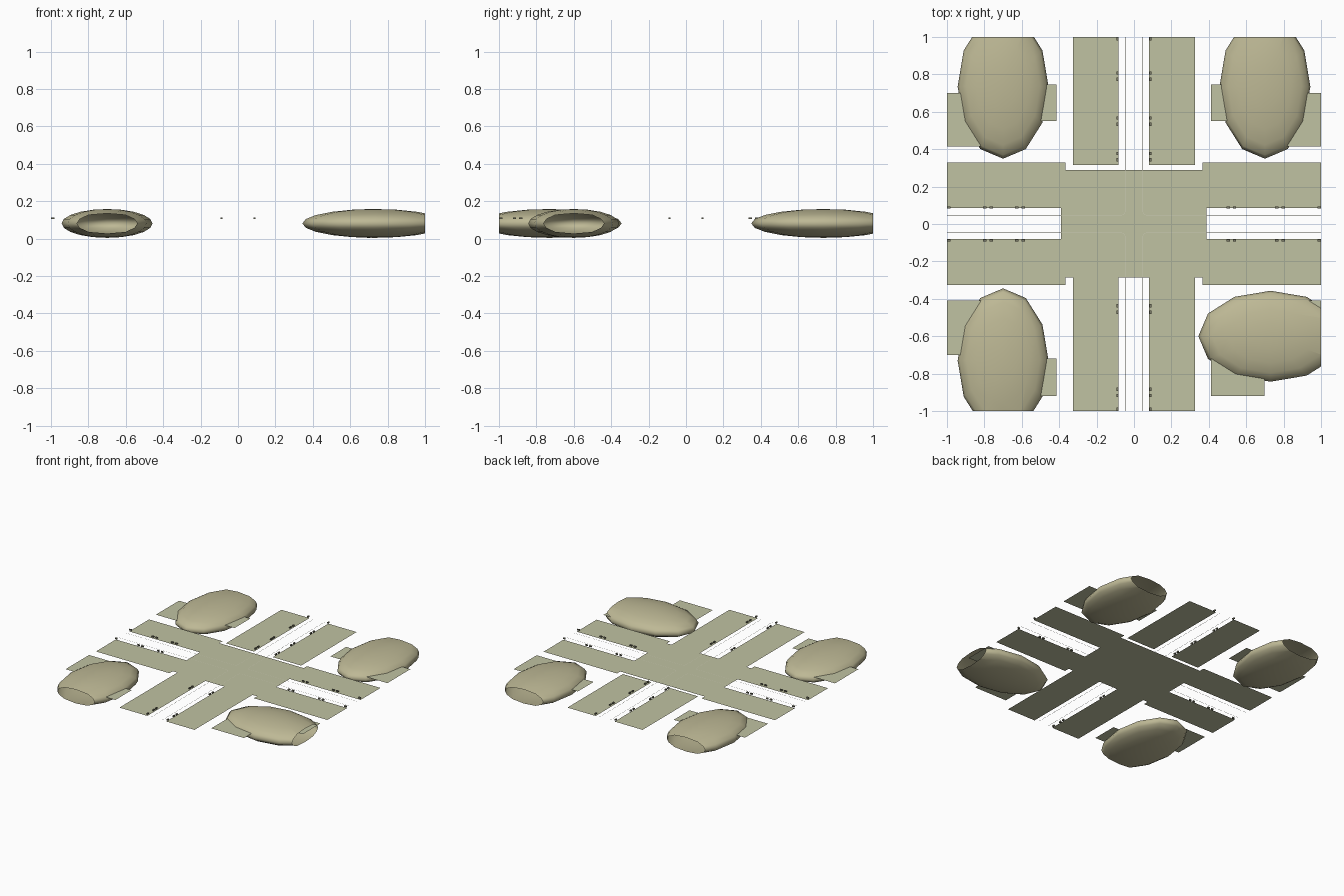
import bpy, bmesh
from mathutils import Matrix, Vector

if "Cube" in bpy.data.objects:
    bpy.data.objects.remove(bpy.data.objects["Cube"])

ROAD_Z, LOT_Z, LINE_Z = 0.095, 0.10, 0.097


def colour(name, r, g, b):
    m = bpy.data.materials.new(name)
    m.diffuse_color = (r, g, b, 1)
    m.use_nodes = True
    m.node_tree.nodes["Principled BSDF"].inputs["Base Color"].default_value = m.diffuse_color
    return m


OLIVE = colour("olive", 0.53, 0.54, 0.36)
MOSS = colour("moss", 0.51, 0.48, 0.30)
PALE = colour("pale", 0.62, 0.62, 0.48)
DARK = colour("dark", 0.20, 0.20, 0.14)


def finish(name, bm, mat, smooth=False):
    mesh = bpy.data.meshes.new(name)
    bm.to_mesh(mesh)
    bm.free()
    mesh.materials.append(mat)
    if smooth:
        for p in mesh.polygons:
            p.use_smooth = True
    ob = bpy.data.objects.new(name, mesh)
    bpy.context.collection.objects.link(ob)
    return ob


def sheets(name, rects, z):
    """Flat rectangles given as x0, y0, x1, y1."""
    bm = bmesh.new()
    for x0, y0, x1, y1 in rects:
        bm.faces.new([bm.verts.new((x, y, z)) for x, y in
                      ((x0, y0), (x1, y0), (x1, y1), (x0, y1))])
    return finish(name, bm, OLIVE)


# Crossing in the middle
sheets("crossing", [(-0.39, -0.285, 0.387, 0.29)], ROAD_Z)

# Paired strips on the four arms
sheets("north_strips", [(-0.325, 0.315, -0.083, 1), (0.08, 0.315, 0.325, 1)], ROAD_Z)
sheets("south_strips", [(-0.325, -1, -0.083, -0.285), (0.08, -1, 0.325, -0.285)], ROAD_Z)
sheets("west_strips", [(-1, 0.085, -0.365, 0.33), (-1, -0.325, -0.365, -0.08)], ROAD_Z)
sheets("east_strips", [(0.365, 0.085, 1, 0.33), (0.365, -0.325, 1, -0.08)], ROAD_Z)

# Stepped corner lots under the mounds
sheets("lot_north_west", [(-1, 0.415, -0.7, 0.70), (-0.7, 0.55, -0.415, 0.745)], LOT_Z)
sheets("lot_north_east", [(0.7, 0.415, 1, 0.70), (0.413, 0.55, 0.7, 0.745)], LOT_Z)
sheets("lot_south_west", [(-1, -0.70, -0.7, -0.41), (-0.7, -0.92, -0.415, -0.72)], LOT_Z)
sheets("lot_south_east", [(0.413, -0.92, 0.697, -0.63), (0.72, -0.63, 1, -0.41)], LOT_Z)


# Hollow mounds, cut open at the outer border
def mound(name, x, y, rx, ry):
    bm = bmesh.new()
    bmesh.ops.create_uvsphere(bm, u_segments=12, v_segments=10, radius=1)
    bmesh.ops.transform(bm, verts=bm.verts, matrix=Matrix.Translation((x, y, 0.081))
                        @ Matrix.Diagonal((rx, ry, 0.077, 1)))
    for n in ((1, 0, 0), (-1, 0, 0), (0, 1, 0), (0, -1, 0)):
        bmesh.ops.bisect_plane(bm, geom=bm.verts[:] + bm.edges[:] + bm.faces[:],
                               plane_co=Vector(n), plane_no=Vector(n), clear_outer=True)
    finish(name, bm, MOSS, smooth=True)


mound("mound_north_west", -0.70, 0.735, 0.243, 0.386)
mound("mound_north_east", 0.70, 0.735, 0.243, 0.386)
mound("mound_south_west", -0.70, -0.73, 0.243, 0.386)
mound("mound_south_east", 0.73, -0.60, 0.386, 0.243)

# Thin lane lines with rounded inner corners
for sx in (-1, 1):
    for sy in (-1, 1):
        path = [((0.045, 1), (0.047, 1)), ((0.045, 0.07), (0.047, 0.07)),
                ((0.050, 0.050), (0.052, 0.052)),
                ((0.07, 0.045), (0.07, 0.047)), ((1, 0.045), (1, 0.047))]
        bm = bmesh.new()
        rows = [[bm.verts.new((sx * px, sy * py, LINE_Z)) for px, py in r] for r in path]
        for a, b in zip(rows, rows[1:]):
            f = bm.faces.new((a[0], a[1], b[1], b[0]))
            f.normal_update()
            if f.normal.z < 0:
                f.normal_flip()
        finish("lane_line", bm, PALE)

# Tiny paired studs along the inner edges of the strips
bm = bmesh.new()


def stud(x, y, sx, sy):
    bmesh.ops.create_cube(bm, size=1, matrix=Matrix.Translation((x, y, 0.109))
                          @ Matrix.Diagonal((sx, sy, 0.010, 1)))


for side in (-0.088, 0.088):
    for p in (0.79, 0.55, 0.36, -0.455, -0.90):
        for d in (-0.017, 0.017):
            stud(side, p + d, 0.009, 0.018)
    for p in (-0.78, -0.61, 0.52, 0.78):
        for d in (-0.017, 0.017):
            stud(p + d, side, 0.018, 0.009)
    for end in (-0.991, 0.991):
        stud(side, end, 0.009, 0.018)
        stud(end, side, 0.018, 0.009)
finish("edge_studs", bm, DARK)
